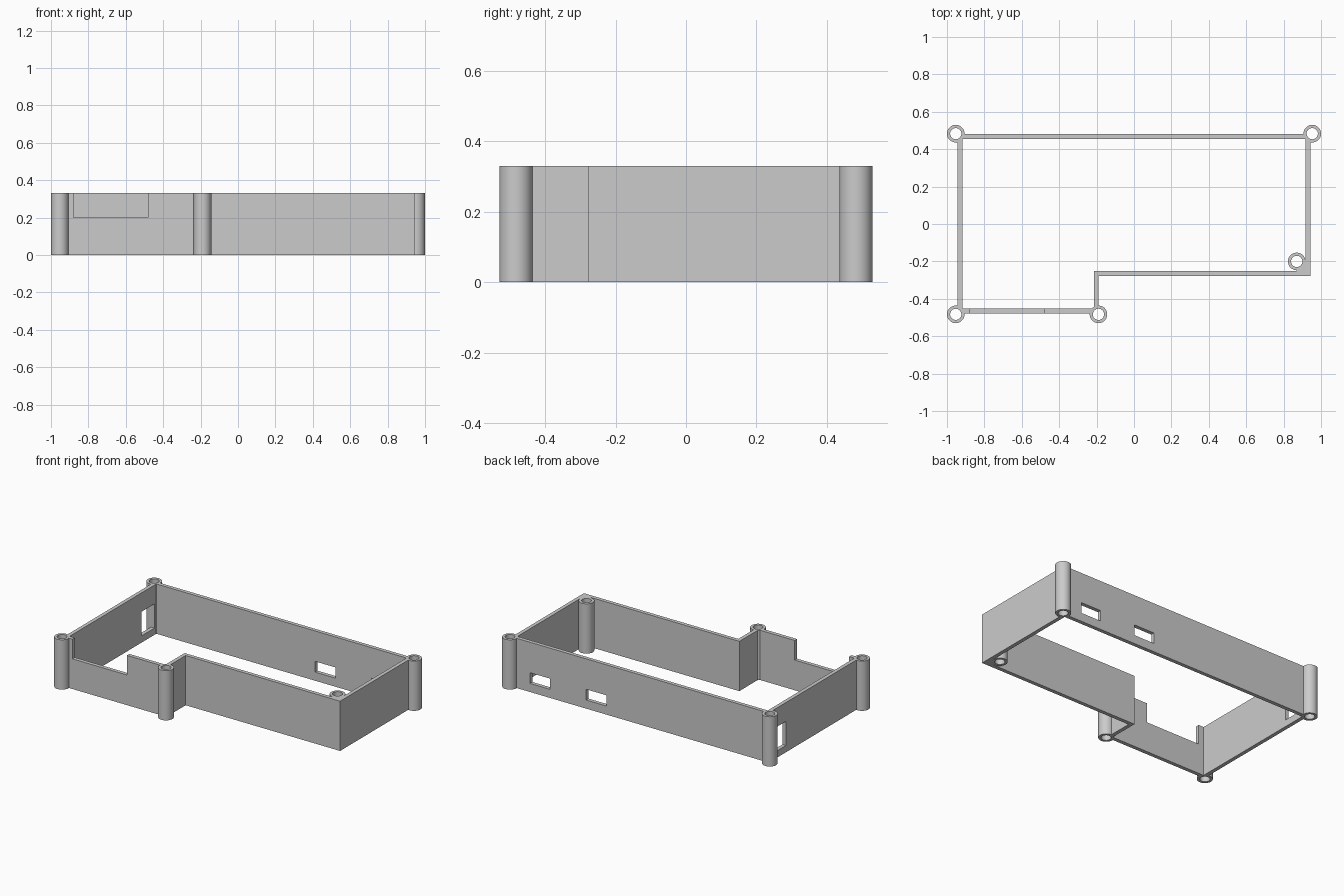
import bpy
import bmesh
from math import radians
from mathutils import Matrix

HEIGHT = 0.33
WALL = 0.025
POST_R, HOLE_R = 0.047, 0.03

if "Cube" in bpy.data.objects:
    bpy.data.objects.remove(bpy.data.objects["Cube"])

grey = bpy.data.materials.new("light grey plastic")
grey.use_nodes = True
colour = (0.6, 0.6, 0.6, 1)
grey.diffuse_color = colour
grey.node_tree.nodes["Principled BSDF"].inputs["Base Color"].default_value = colour


def new_object(name, bm):
    mesh = bpy.data.meshes.new(name)
    bm.to_mesh(mesh)
    bm.free()
    mesh.materials.append(grey)
    obj = bpy.data.objects.new(name, mesh)
    bpy.context.collection.objects.link(obj)
    return obj


def box(name, low, high):
    bm = bmesh.new()
    size = [b - a for a, b in zip(low, high)]
    centre = [(a + b) / 2 for a, b in zip(low, high)]
    matrix = Matrix.Translation(centre) @ Matrix.Diagonal((*size, 1))
    bmesh.ops.create_cube(bm, size=1, matrix=matrix)
    return new_object(name, bm)


def cylinder(name, x, y, radius, extra=0):
    bm = bmesh.new()
    bmesh.ops.create_cone(bm, cap_ends=True, segments=48, radius1=radius,
                          radius2=radius, depth=HEIGHT + 2 * extra,
                          matrix=Matrix.Translation((x, y, HEIGHT / 2)))
    return new_object(name, bm)


def combine(target, tool, operation):
    tool.hide_render = True
    mod = target.modifiers.new(tool.name, "BOOLEAN")
    mod.operation = operation
    mod.solver = "EXACT"
    mod.object = tool
    bpy.ops.object.modifier_apply(modifier=mod.name)
    bpy.data.objects.remove(tool)


# Wall: upright strip along the stepped outline, thickened inwards
outline = [(-0.943, -0.478), (-0.19, -0.478), (-0.19, -0.277),
           (0.943, -0.277), (0.943, 0.48), (-0.943, 0.48)]
bm = bmesh.new()
lower = [bm.verts.new((x, y, 0)) for x, y in outline]
upper = [bm.verts.new((x, y, HEIGHT)) for x, y in outline]
for i in range(len(outline)):
    j = (i + 1) % len(outline)
    bm.faces.new((lower[i], lower[j], upper[j], upper[i]))
frame = new_object("enclosure_frame", bm)
bpy.ops.object.select_all(action="DESELECT")
bpy.context.view_layer.objects.active = frame
frame.select_set(True)
shell = frame.modifiers.new("wall_thickness", "SOLIDIFY")
shell.thickness = WALL
shell.offset = -1
shell.use_even_offset = True
bpy.ops.object.modifier_apply(modifier=shell.name)

# Screw posts, with a filler joining the inner one to its corner
posts = [(-0.953, 0.483), (0.953, 0.483), (-0.953, -0.483),
         (-0.19, -0.483), (0.87, -0.2)]
combine(frame, box("corner_filler", (0.87, -0.265, 0), (0.93, -0.2, HEIGHT)), "UNION")
for x, y in posts:
    combine(frame, cylinder("screw_post", x, y, POST_R), "UNION")
for x, y in posts:
    combine(frame, cylinder("screw_hole", x, y, HOLE_R, 0.1), "DIFFERENCE")

# Openings: front notch, side window, two back windows
openings = {
    "front_notch": ((-0.88, -0.52, 0.2), (-0.48, -0.42, 0.5)),
    "side_window": ((-1.0, 0.3, 0.045), (-0.88, 0.434, 0.205)),
    "back_window_outer": ((0.66, 0.4, 0.057), (0.808, 0.55, 0.128)),
    "back_window_inner": ((0.248, 0.4, 0.057), (0.397, 0.55, 0.128)),
}
for name, (low, high) in openings.items():
    combine(frame, box(name, low, high), "DIFFERENCE")

# One material, round posts smooth, walls crisp
frame.data.materials.clear()
frame.data.materials.append(grey)
for face in frame.data.polygons:
    face.material_index = 0
bpy.ops.object.shade_smooth_by_angle(angle=radians(30))
